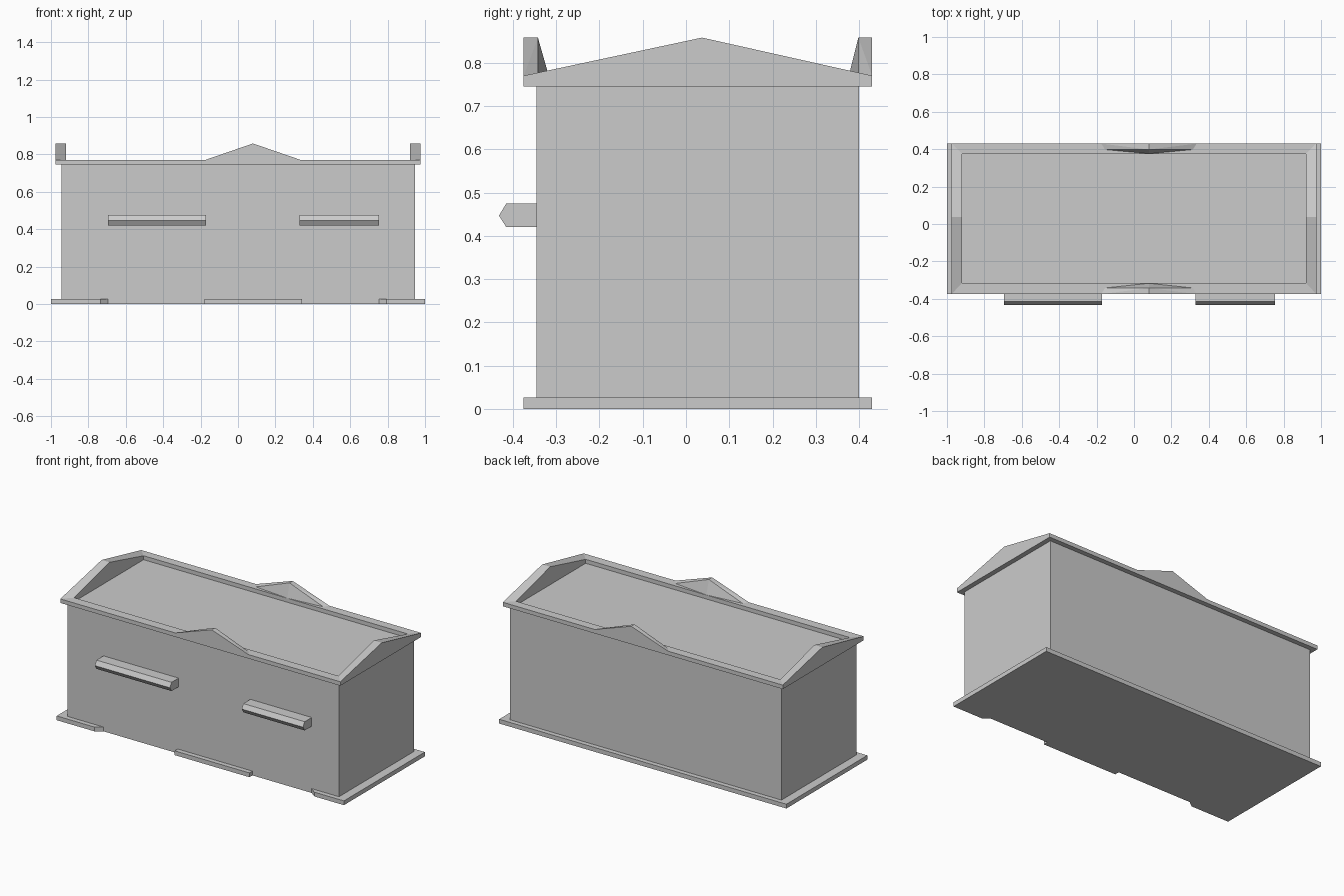
import bpy, bmesh

if "Cube" in bpy.data.objects:
    bpy.data.objects.remove(bpy.data.objects["Cube"])

WALL_F, WALL_B = -0.345, 0.40      # wall planes
EDGE_F, EDGE_B = -0.375, 0.43      # plinth and cornice edges
FLOOR, RIM, PEAK = 0.745, 0.77, 0.858


def finish(name, bm):
    bmesh.ops.recalc_face_normals(bm, faces=bm.faces)
    mesh = bpy.data.meshes.new(name)
    bm.to_mesh(mesh)
    bm.free()
    obj = bpy.data.objects.new(name, mesh)
    bpy.context.collection.objects.link(obj)
    return obj


def extrude(name, points, direction):
    """Solid made by pushing a flat outline along a vector."""
    bm = bmesh.new()
    face = bm.faces.new([bm.verts.new(p) for p in points])
    geom = bmesh.ops.extrude_face_region(bm, geom=[face])["geom"]
    moved = [g for g in geom if isinstance(g, bmesh.types.BMVert)]
    bmesh.ops.translate(bm, verts=moved, vec=direction)
    if not face.is_valid or len(bm.faces) < len(points) + 2:
        bm.faces.new([v for v in bm.verts if v not in moved])
    return finish(name, bm)


# Plinth, cut back to the wall under the two shop windows
plinth = [(-1, EDGE_F), (-0.735, EDGE_F), (-0.695, WALL_F), (-0.178, WALL_F),
          (-0.178, EDGE_F), (0.342, EDGE_F), (0.342, WALL_F), (0.755, WALL_F),
          (0.795, EDGE_F), (1, EDGE_F), (1, EDGE_B), (-1, EDGE_B)]
extrude("plinth", [(x, y, 0) for x, y in plinth], (0, 0, 0.027))

# Main building block, its top is the flat roof
body = [(-0.945, WALL_F), (0.945, WALL_F), (0.945, WALL_B), (-0.945, WALL_B)]
extrude("building_body", [(x, y, 0.027) for x, y in body], (0, 0, FLOOR - 0.027))

# Box awnings with a pointed front edge
awning = [(WALL_F, 0.42), (-0.415, 0.42), (-0.432, 0.447), (-0.415, 0.475), (WALL_F, 0.475)]
for name, x0, x1 in (("left_awning", -0.695, -0.172), ("right_awning", 0.328, 0.755)):
    extrude(name, [(x0, y, z) for y, z in awning], (x1 - x0, 0, 0))


# Mitred parapet ring rising to a peak at both ends
def ring(x, y0, y1):
    return [(-x, y0, RIM), (x, y0, RIM), (x, 0.037, PEAK),
            (x, y1, RIM), (-x, y1, RIM), (-x, 0.037, PEAK)]


bm = bmesh.new()
outer, inner = ring(0.975, EDGE_F, EDGE_B), ring(0.92, -0.316, 0.375)
loops = [[bm.verts.new(p) for p in pts] for pts in (
    outer, inner,
    [(x, y, FLOOR) for x, y, z in inner], [(x, y, FLOOR) for x, y, z in outer])]
for a, b in zip(loops, loops[1:] + loops[:1]):
    for i in range(6):
        j = (i + 1) % 6
        bm.faces.new((a[i], a[j], b[j], b[i]))
finish("parapet", bm)

# Small gables on the long sides with a buttressed inner face
for name, edge, back, foot in (("front_gable", EDGE_F, -0.342, -0.317),
                               ("back_gable", EDGE_B, 0.398, 0.376)):
    bm = bmesh.new()
    for p in [(-0.175, edge, RIM), (0.335, edge, RIM), (0.08, edge, PEAK),
              (-0.155, back, RIM), (0.315, back, RIM), (0.08, back, PEAK),
              (0.08, foot, RIM)]:
        bm.verts.new(p)
    bmesh.ops.convex_hull(bm, input=bm.verts)
    finish(name, bm)
